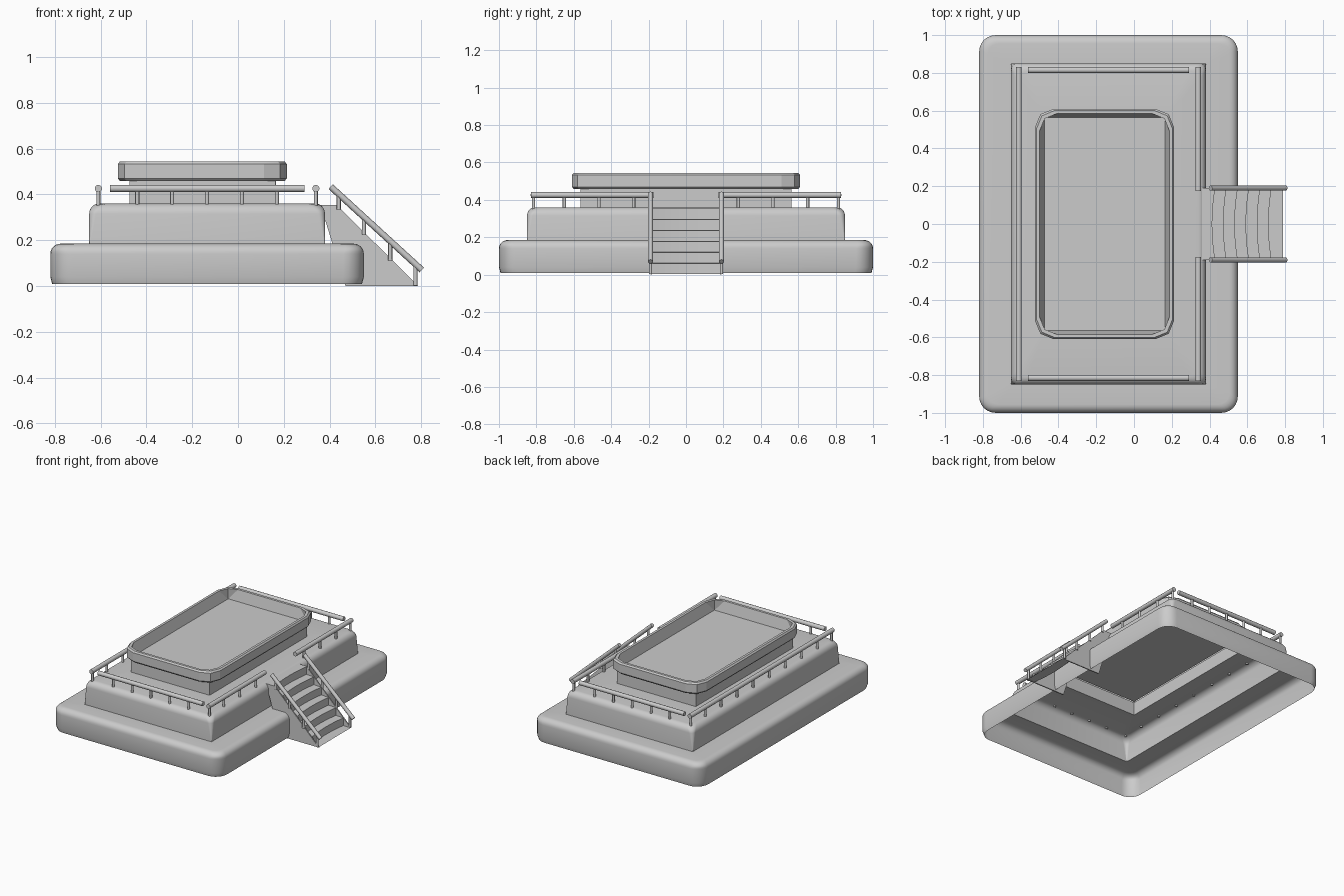
import bpy, bmesh, math
from mathutils import Vector

if "Cube" in bpy.data.objects:
    bpy.data.objects.remove(bpy.data.objects["Cube"])


def finish(name, bm, angle=35):
    bmesh.ops.recalc_face_normals(bm, faces=bm.faces)
    me = bpy.data.meshes.new(name)
    bm.to_mesh(me)
    bm.free()
    ob = bpy.data.objects.new(name, me)
    bpy.context.collection.objects.link(ob)
    me.shade_smooth()
    me.set_sharp_from_angle(angle=math.radians(angle))
    return ob


def ring(bm, box, inset, r, z, n):
    """Rounded rectangle of vertices, n segments per corner."""
    x0, x1, y = box[0] + inset, box[1] - inset, box[2] - inset
    out = []
    corners = [(x1 - r, y - r), (x0 + r, y - r), (x0 + r, -y + r), (x1 - r, -y + r)]
    for k, (cx, cy) in enumerate(corners):
        for i in range(n + 1):
            a = math.pi / 2 * (k + i / n)
            out.append(bm.verts.new((cx + r * math.cos(a), cy + r * math.sin(a), z)))
    return out


def loft(name, rings, n, cap=False, angle=35):
    bm = bmesh.new()
    loops = [ring(bm, *r, n) for r in rings]
    for a, b in zip(loops, loops[1:]):
        for i in range(len(a)):
            j = (i + 1) % len(a)
            bm.faces.new((a[i], a[j], b[j], b[i]))
    if cap:
        bm.faces.new(loops[-1])
    return finish(name, bm, angle)


def rod(name, p, q, r, sides=10):
    p, q = Vector(p), Vector(q)
    bm = bmesh.new()
    bmesh.ops.create_cone(bm, cap_ends=True, segments=sides, radius1=r, radius2=r,
                          depth=(q - p).length)
    rot = (q - p).to_track_quat('Z', 'Y').to_matrix()
    bmesh.ops.rotate(bm, matrix=rot, verts=bm.verts)
    bmesh.ops.translate(bm, vec=(p + q) / 2, verts=bm.verts)
    return finish(name, bm, 50)


# two stepped terraces as one open-bottomed shell
LOW, MID = (-0.82, 0.55, 1.0), (-0.65, 0.38, 0.85)
BASIN, RIM = (-0.475, 0.165, 0.565), (-0.525, 0.213, 0.61)
ARC = [math.pi / 2 * i / 6 for i in range(7)]
rings = [(LOW, 0.008, 0.09, 0.01), (LOW, 0, 0.09, 0.04)]
rings += [(LOW, 0.045 * (1 - math.cos(a)), 0.09 - 0.03 * math.sin(a),
           0.14 + 0.045 * math.sin(a)) for a in ARC]
rings += [(MID, 0, 0.004, 0.185)]
rings += [(MID, 0.04 * (1 - math.cos(a)), 0.03 + 0.02 * math.sin(a),
           0.315 + 0.045 * math.sin(a)) for a in ARC]
rings += [(BASIN, 0, 0.002, 0.36)]
loft("terraces", rings, 6)

# basin: pedestal, flared rim and sunken floor
loft("basin", [
    (BASIN, 0, 0.002, 0.36), (BASIN, 0, 0.002, 0.458),
    (RIM, 0.01, 0.10, 0.458), (RIM, 0, 0.10, 0.47), (RIM, 0, 0.10, 0.532),
    (RIM, 0.008, 0.10, 0.543), (RIM, 0.026, 0.09, 0.543),
    (BASIN, 0, 0.002, 0.465)], 2, cap=True, angle=20)

# deck railings
RZ, RR, PR = 0.426, 0.016, 0.009


def post(name, x, y):
    rod(name, (x, y, 0.35), (x, y, RZ), PR, 8)


for s, side in ((-1, "front"), (1, "back")):
    rod(side + "_rail", (-0.56, s * 0.815, RZ), (0.29, s * 0.815, RZ), RR)
    for i in range(5):
        post(side + "_rail_post", -0.44 + 0.1525 * i, s * 0.815)
    rod("right_rail_" + side, (0.34, s * 0.175, RZ), (0.34, s * 0.83, RZ), RR)
    for y in (0.815, 0.65, 0.465, 0.28):
        post("right_rail_post", 0.34, s * y)
    for y in (0.815, 0.65, 0.465, 0.28, 0.095):
        post("left_rail_post", -0.61, s * y)
rod("left_rail", (-0.61, -0.83, RZ), (-0.61, 0.83, RZ), RR)

# stair treads, slightly hollowed toward the middle
N, X0, X1, Z0, HALF = 6, 0.43, 0.788, 0.355, 0.19
dx, dz = (X1 - X0) / N, Z0 / N
profile = [(0.36, Z0)]
for i in range(N):
    profile += [(X0 + dx * i, Z0 - dz * i), (X0 + dx * i, Z0 - dz * (i + 1) + 0.003)]
profile.append((X1, 0.003))
bm = bmesh.new()
rows = []
for k in range(11):
    t = -1 + k / 5
    bow = 0.016 * (1 - t * t)
    rows.append([bm.verts.new((x - (bow if 0 < i < len(profile) - 1 else 0), t * HALF, z))
                 for i, (x, z) in enumerate(profile)])
for a, b in zip(rows, rows[1:]):
    for i in range(len(a) - 1):
        bm.faces.new((a[i], a[i + 1], b[i + 1], b[i]))
finish("stair_treads", bm)

# stair side panels, handrails and posts
for s, side in ((-1, "front"), (1, "back")):
    bm = bmesh.new()
    outline = [(0.36, Z0), (X0, Z0), (X1, 0.0), (0.47, 0.0)]
    face = bm.faces.new([bm.verts.new((x, s * HALF, z)) for x, z in outline])
    ext = bmesh.ops.extrude_face_region(bm, geom=[face])
    bmesh.ops.translate(bm, vec=(0, -s * 0.008, 0),
                        verts=[v for v in ext["geom"] if isinstance(v, bmesh.types.BMVert)])
    finish("stair_side_" + side, bm)
    top, end = Vector((0.405, s * 0.19, 0.434)), Vector((0.803, s * 0.19, 0.07))
    rod("stair_rail_" + side, top, end, 0.014)
    for x in (0.44, 0.55, 0.665, 0.775):
        z = top.z + (end.z - top.z) * (x - top.x) / (end.x - top.x)
        base = Z0 * (X1 - x) / (X1 - X0) - 0.01
        rod("stair_rail_post", (x, s * 0.19, max(base, 0)), (x, s * 0.19, z), PR, 8)
